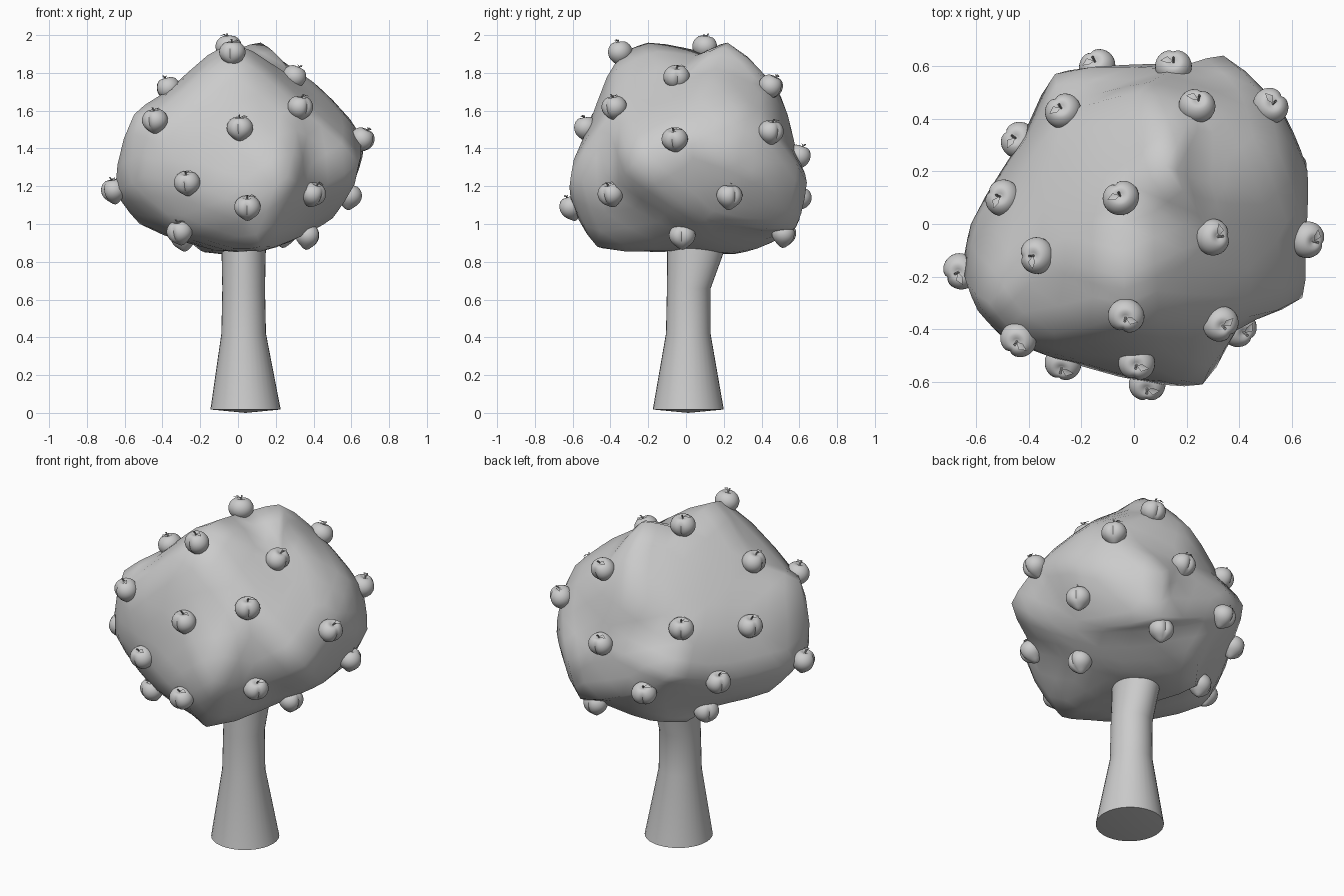
import bpy
import bmesh
import math
import random
from mathutils import Vector, Matrix

random.seed(4)
if "Cube" in bpy.data.objects:
    bpy.data.objects.remove(bpy.data.objects["Cube"])

# One plain grey for the whole tree
grey = bpy.data.materials.new("plain_grey")
grey.use_nodes = True
grey.diffuse_color = (0.6, 0.6, 0.6, 1)
grey.node_tree.nodes["Principled BSDF"].inputs["Base Color"].default_value = grey.diffuse_color

CENTRE = Vector((0, 0, 1.35))

# Fruit centres, spread over the crown
FRUITS = [
    (-.03, -.35, 1.91), (-.05, .1, 1.94), (-.37, -.12, 1.72), (.3, -.05, 1.78),
    (-.44, -.44, 1.55), (.33, -.38, 1.62), (.01, -.53, 1.51), (.66, -.06, 1.45),
    (-.27, -.53, 1.22), (-.66, -.18, 1.18), (.05, -.61, 1.09), (.4, -.4, 1.16),
    (.59, .23, 1.15), (-.31, -.38, .96), (-.29, .22, .93), (.37, -.02, .94),
    (.24, .45, 1.73), (.52, .45, 1.49), (.15, .6, 1.36), (-.14, .6, 1.14),
    (-.27, .43, 1.5), (-.44, .32, 1.18), (-.5, .1, 1.45), (.24, .52, .95),
]

# Corners of the crown that stand out between the fruits
CORNERS = [
    (-.04, -.2, 1.96), (.12, .22, 1.96), (.26, -.61, 1.25), (.64, -.28, 1.32),
    (.66, .2, 1.36), (.34, .64, 1.22), (-.3, .57, 1.28), (-.59, -.33, 1.2),
    (-.55, -.3, 1.58), (-.5, -.43, 1.25), (.57, .42, 1.25), (-.62, 0, 1.2),
    (.1, 0, .86), (.1, .22, .85), (.12, -.47, .88), (-.02, -.38, .87),
    (-.08, .45, .9), (.5, .1, 1.03), (-.52, -.05, 1.0), (-.2, .28, .86),
    (.3, .58, .98), (.55, .27, 1.6), (.4, .14, 1.75), (.24, .17, 1.86),
    (.02, .5, 1.68), (-.12, -.05, .86),
]


def finish(bm, name, sharp_angle):
    """Turn a bmesh into a smooth grey mesh with sharp creases."""
    mesh = bpy.data.meshes.new(name)
    bmesh.ops.recalc_face_normals(bm, faces=bm.faces)
    bm.to_mesh(mesh)
    bm.free()
    mesh.materials.append(grey)
    mesh.polygons.foreach_set("use_smooth", [True] * len(mesh.polygons))
    mesh.set_sharp_from_angle(angle=math.radians(sharp_angle))
    return mesh


def place(name, mesh, matrix=Matrix()):
    obj = bpy.data.objects.new(name, mesh)
    obj.matrix_world = matrix
    bpy.context.collection.objects.link(obj)


def loft(bm, rings, sides):
    """Bridge elliptical rings given as (centre, x radius, y radius)."""
    loops = []
    for centre, rx, ry in rings:
        angles = [math.tau * i / sides for i in range(sides)]
        loops.append([bm.verts.new(Vector(centre) + Vector((rx * math.cos(a), ry * math.sin(a), 0)))
                      for a in angles])
    for low, high in zip(loops, loops[1:]):
        for i in range(sides):
            j = (i + 1) % sides
            bm.faces.new((low[i], low[j], high[j], high[i]))
    return loops


def build_trunk():
    bm = bmesh.new()
    loops = loft(bm, [
        ((.04, .012, .018), .186, .188),
        ((.03, .012, .42), .118, .118),
        ((.03, .015, .66), .113, .116),
        ((.03, .05, .85), .117, .15),
        ((.03, .06, 1.0), .12, .16),
    ], 32)
    # Slightly domed foot
    foot = bm.verts.new((.04, .012, 0))
    for a, b in zip(loops[0], loops[0][1:] + loops[0][:1]):
        bm.faces.new((a, foot, b))
    return finish(bm, "trunk", 35)


def build_crown():
    """Triangulate the surface points on a sphere, then move them out to shape."""
    points = [Vector(p) for p in CORNERS]
    for p in map(Vector, FRUITS):
        sink = .03 if p.z > 1.93 else .01
        points.append(p - (p - CENTRE).normalized() * sink)
    bm = bmesh.new()
    target = {bm.verts.new((p - CENTRE).normalized()): p for p in points}
    bmesh.ops.convex_hull(bm, input=bm.verts[:])
    for vert in bm.verts:
        vert.co = target[vert]
    bmesh.ops.recalc_face_normals(bm, faces=bm.faces)
    bm.normal_update()
    bmesh.ops.subdivide_edges(bm, edges=bm.edges[:], cuts=2, smooth=.5,
                              smooth_falloff='LINEAR', use_grid_fill=True)
    return finish(bm, "crown", 75)


def build_fruit():
    """Heart-shaped fruit with a creased groove facing +x and a pointed tip."""
    bm = bmesh.new()
    bmesh.ops.create_uvsphere(bm, u_segments=32, v_segments=16, radius=1)
    for vert in bm.verts:
        x, y, z = vert.co
        around = math.atan2(y, x)
        flat = math.hypot(x, y)
        groove = 1 - .2 * flat * math.exp(-abs(around) / .25)
        vert.co = Vector((x * groove, y * groove, z))
        if z > 0:
            vert.co.z -= .28 * math.exp(-(flat / .3) ** 2)
        else:
            vert.co.z -= .25 * math.exp(-(flat / .4) ** 2)
    bmesh.ops.scale(bm, vec=(.066, .07, .062), verts=bm.verts[:])
    return finish(bm, "fruit", 40)


def build_stem():
    """Short bent stem with one small pointed leaf."""
    bm = bmesh.new()
    loft(bm, [((0, 0, .04), .005, .005), ((.002, 0, .056), .004, .004),
              ((.01, 0, .07), .005, .005)], 6)
    spine = [bm.verts.new(p) for p in ((0, 0, .053), (.004, .022, .062), (.004, .05, .056))]
    for side in (-1, 1):
        edge = bm.verts.new((.004 + side * .014, .023, .066))
        bm.faces.new((spine[0], spine[1], edge))
        bm.faces.new((spine[1], spine[2], edge))
    return finish(bm, "stem", 40)


place("trunk", build_trunk())
place("crown", build_crown())

# Fruits turn their groove outward and lean a little at random
fruit_mesh, stem_mesh = build_fruit(), build_stem()
for number, spot in enumerate(FRUITS, 1):
    yaw = math.atan2(spot[1], spot[0]) + random.uniform(-.3, .3)
    lean = random.uniform(.1, .5)
    matrix = (Matrix.Translation(spot) @ Matrix.Rotation(yaw, 4, 'Z')
              @ Matrix.Rotation(lean, 4, 'Y'))
    place(f"fruit_{number}", fruit_mesh, matrix)
    place(f"fruit_stem_{number}", stem_mesh, matrix)
